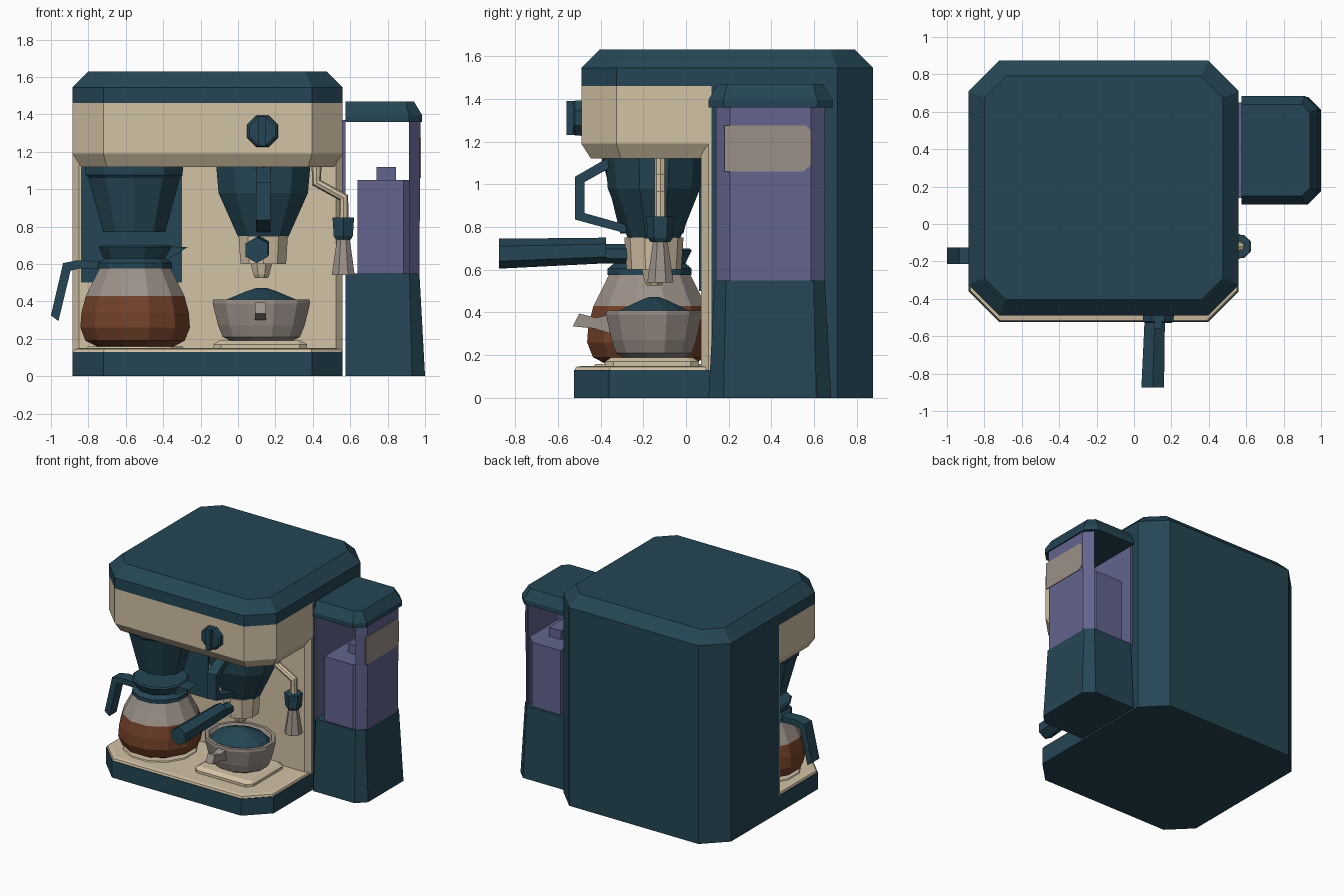
import bpy, bmesh, math
from mathutils import Vector

cube = bpy.data.objects.get("Cube")
if cube:
    bpy.data.objects.remove(cube, do_unlink=True)


def material(name, rgb):
    m = bpy.data.materials.new(name)
    m.use_nodes = True
    m.diffuse_color = (*rgb, 1)
    bsdf = m.node_tree.nodes["Principled BSDF"]
    bsdf.inputs["Base Color"].default_value = (*rgb, 1)
    bsdf.inputs["Roughness"].default_value = 0.7
    return m


TEAL = material("dark teal", (0.018, 0.061, 0.089))
CREAM = material("cream", (0.65, 0.54, 0.38))
PURPLE = material("tank purple", (0.122, 0.127, 0.27))
TAUPE = material("taupe", (0.33, 0.28, 0.25))
BROWN = material("coffee brown", (0.174, 0.054, 0.023))


def loft(name, rings, *mats):
    """Skin a list of equal-length point rings and cap both ends."""
    bm = bmesh.new()
    loops = [[bm.verts.new(p) for p in ring] for ring in rings]
    n = len(loops[0])
    for a, b in zip(loops, loops[1:]):
        for i in range(n):
            j = (i + 1) % n
            bm.faces.new((a[i], a[j], b[j], b[i]))
    bm.faces.new(loops[0])
    bm.faces.new(loops[-1])
    bmesh.ops.remove_doubles(bm, verts=bm.verts[:], dist=0.0005)
    bmesh.ops.recalc_face_normals(bm, faces=bm.faces[:])
    me = bpy.data.meshes.new(name)
    bm.to_mesh(me)
    bm.free()
    for m in mats:
        me.materials.append(m)
    ob = bpy.data.objects.new(name, me)
    bpy.context.collection.objects.link(ob)
    return ob


def outline(box, z, front=0.0, back=0.0, inset=0.0, left_only=False):
    """Rectangle with chamfered front and back corners."""
    x0, x1, y0, y1 = box
    x0, y0, x1, y1 = x0 + (0 if left_only else inset), y0 + inset, x1 - inset, y1 - inset
    f = max(front - 0.586 * inset, 0)
    b = max(back - 0.586 * inset, 0)
    fr, br = (0, 0) if left_only else (f, b)
    pts = [(x0 + fr, y0), (x1 - f, y0), (x1, y0 + f), (x1, y1 - b),
           (x1 - b, y1), (x0 + br, y1), (x0, y1 - br), (x0, y0 + fr)]
    return [(x, y, z) for x, y in pts]


def block(name, box, layers, mat, **kw):
    """Chamfered block from (height, inset) layers."""
    return loft(name, [outline(box, z, inset=i, **kw) for z, i in layers], mat)


def lathe(name, centre, profile, *mats, n=12, sy=1.0):
    """Faceted turned shape from (height, radius) pairs."""
    rings = []
    for z, r in profile:
        r /= math.cos(math.pi / n) ** 0.5
        angles = [2 * math.pi * (i + 0.5) / n for i in range(n)]
        rings.append([(centre[0] + r * math.cos(a), centre[1] + sy * r * math.sin(a), z)
                      for a in angles])
    return loft(name, rings, *mats)


def slab_x(name, pts, x0, x1, mat):
    return loft(name, [[(x, y, z) for y, z in pts] for x in (x0, x1)], mat)


def slab_y(name, pts, y0, y1, mat):
    return loft(name, [[(x, y, z) for x, z in pts] for y in (y0, y1)], mat)


def bar_y(name, stations, mat, n=6):
    """Faceted bar along y from (x, y, z, radius) stations."""
    return loft(name, [[(x + r * math.cos(math.tau * (i + 0.5) / n), y,
                         z + r * math.sin(math.tau * (i + 0.5) / n))
                        for i in range(n)] for x, y, z, r in stations], mat)


# Machine housing
X0, X1 = -0.885, 0.56
block("rear_housing", (X0, X1, 0.12, 0.875), [(0, 0), (1.46, 0)], TEAL, back=0.165)
block("back_splash", (X0, X1, 0.07, 0.12), [(0.13, 0), (1.46, 0)], CREAM, front=0.035)
block("base", (X0, X1, -0.525, 0.13), [(0, 0), (0.13, 0)], TEAL, front=0.165)
block("drip_tray", (X0, X1, -0.525, 0.1), [(0.13, 0.005), (0.145, 0.01), (0.15, 0.04)],
      CREAM, front=0.165)
block("brew_head", (X0, X1, -0.49, 0.13), [(1.12, 0.045), (1.19, 0), (1.46, 0)],
      CREAM, front=0.165)
block("top_cover", (X0, X1, -0.49, 0.875), [(1.46, 0), (1.545, 0), (1.63, 0.085)],
      TEAL, front=0.165, back=0.165)
block("splash_panel", (-0.84, -0.30, 0.062, 0.071), [(0.5, 0), (1.12, 0)], TEAL)
block("cup_stand", (-0.13, 0.37, -0.38, 0.06), [(0.14, 0), (0.17, 0), (0.19, 0.03)],
      CREAM, front=0.04, back=0.04)
lathe("warming_plate", (-0.55, -0.17), [(0.14, 0.27), (0.158, 0.26)], CREAM)

# Control knob with grip bar
bar_y("control_knob", [(0.13, -0.49, 1.31, 0.09), (0.13, -0.52, 1.31, 0.088),
                       (0.13, -0.53, 1.31, 0.075)], TEAL, n=8)
block("knob_grip", (0.11, 0.15, -0.56, -0.52), [(1.23, 0), (1.39, 0)], TEAL)

# Filter funnel and carafe
lathe("filter_funnel", (-0.555, -0.16),
      [(0.77, 0.17), (1.06, 0.25), (1.075, 0.265), (1.125, 0.268)], TEAL, n=10, sy=0.85)
CX, CY = -0.55, -0.17
carafe = lathe("carafe_glass", (CX, CY),
               [(0.155, 0.2), (0.19, 0.27), (0.26, 0.298), (0.34, 0.292), (0.43, 0.268),
                (0.52, 0.222), (0.585, 0.19)], TAUPE, BROWN)
for face in carafe.data.polygons:
    face.material_index = 1 if face.center.z < 0.43 else 0
lathe("carafe_collar", (CX, CY),
      [(0.575, 0.2), (0.605, 0.2), (0.63, 0.17), (0.69, 0.2), (0.7, 0.19)], TEAL)
slab_y("carafe_spout", [(-0.4, 0.61), (-0.27, 0.69), (-0.4, 0.695)], CY - 0.06, CY + 0.06, TEAL)
slab_y("carafe_handle", [(-0.72, 0.575), (-0.72, 0.615), (-0.86, 0.62), (-0.935, 0.605),
                         (-1.0, 0.325), (-0.96, 0.295), (-0.895, 0.565), (-0.85, 0.575)],
       CY - 0.045, CY + 0.045, TEAL)

# Espresso group with front loop handle
GX, GY = 0.135, -0.15
lathe("espresso_funnel", (GX, GY), [(0.745, 0.138), (0.98, 0.245), (1.125, 0.258)],
      TEAL, n=10, sy=0.86)
slab_x("funnel_handle", [(-0.36, 1.125), (-0.39, 1.11), (-0.52, 1.035), (-0.52, 0.835),
                         (-0.28, 0.77), (-0.28, 0.81), (-0.475, 0.865), (-0.475, 1.01),
                         (-0.36, 1.075)], GX - 0.04, GX + 0.04, TEAL)
lathe("filter_basket", (GX, GY), [(0.6, 0.125), (0.75, 0.135)], CREAM, n=10)
lathe("basket_spout", (GX - 0.01, GY), [(0.525, 0.035), (0.545, 0.045), (0.605, 0.06)], CREAM, n=8)
bar_y("basket_handle", [(GX - 0.02, -0.26, 0.675, 0.045), (GX - 0.02, -0.375, 0.675, 0.045),
                        (GX - 0.02, -0.375, 0.69, 0.06), (0.1, -0.875, 0.675, 0.07)], TEAL)

# Cup filled with grounds
lathe("cup", (0.125, GY), [(0.185, 0.16), (0.21, 0.21), (0.27, 0.235), (0.39, 0.265),
                           (0.41, 0.262), (0.41, 0.235), (0.38, 0.22)], TAUPE, sy=0.86)
lathe("coffee_grounds", (0.125, GY), [(0.375, 0.222), (0.41, 0.19), (0.455, 0.08), (0.473, 0.025)],
      TEAL, sy=0.86)
slab_x("cup_handle", [(-0.34, 0.395), (-0.42, 0.375), (-0.5, 0.395), (-0.53, 0.335),
                      (-0.43, 0.325), (-0.35, 0.3)], 0.09, 0.15, TAUPE)

# Steam wand: bent tube, grip and nozzle
path = [(0.42, 1.14), (0.42, 1.035), (0.565, 0.955), (0.565, 0.84)]
rings = []
for k, (x, z) in enumerate(path):
    here = Vector((x, z))
    d_in = (here - Vector(path[max(k - 1, 0)])).normalized()
    d_out = (Vector(path[min(k + 1, 3)]) - here).normalized()
    d = (d_in + d_out).normalized()
    rings.append([(x + 0.027 * math.cos(a) * -d.y, -0.12 + 0.027 * math.sin(a),
                   z + 0.027 * math.cos(a) * d.x)
                  for a in (math.tau * i / 8 for i in range(8))])
loft("steam_pipe", rings, CREAM)
lathe("steam_grip", (0.563, -0.12), [(0.73, 0.043), (0.75, 0.055), (0.85, 0.062)], TEAL, n=6)
lathe("steam_nozzle", (0.563, -0.12), [(0.54, 0.064), (0.73, 0.036)], TAUPE, n=8)

# Water tank beside the housing
tank = dict(front=0.07, back=0.07, left_only=True)
block("tank_base", (0.575, 1.0, 0.105, 0.68), [(0, 0), (0.55, 0.03)], TEAL, **tank)
block("tank_lid", (0.575, 0.985, 0.105, 0.685),
      [(1.36, 0), (1.395, 0), (1.47, 0.045)], TEAL, **tank)
block("water_box", (0.64, 0.955, 0.15, 0.63), [(0.54, 0), (1.05, 0)], PURPLE, **tank)
block("water_box_cap", (0.74, 0.845, 0.3, 0.48), [(1.05, 0), (1.12, 0)], PURPLE)
block("tank_inner_plate", (0.56, 0.576, 0.14, 0.65), [(0.54, 0), (1.37, 0)], PURPLE)


def wall(z, s):
    pts = [(0.915, 0.14), (0.97 + s, 0.205), (0.97 + s, 0.585), (0.915, 0.65),
           (0.915, 0.63), (0.95 + s, 0.575), (0.95 + s, 0.215), (0.915, 0.16)]
    return [(x, y, z) for x, y in pts]


loft("tank_outer_wall", [wall(0.54, 0), wall(1.37, 0.005)], PURPLE)

# Label plate on the outer tank wall
slab_x("tank_window", [(0.18, 1.06), (0.55, 1.06), (0.585, 1.09), (0.585, 1.25),
                       (0.56, 1.275), (0.18, 1.275)], 0.971, 0.978, TAUPE)
